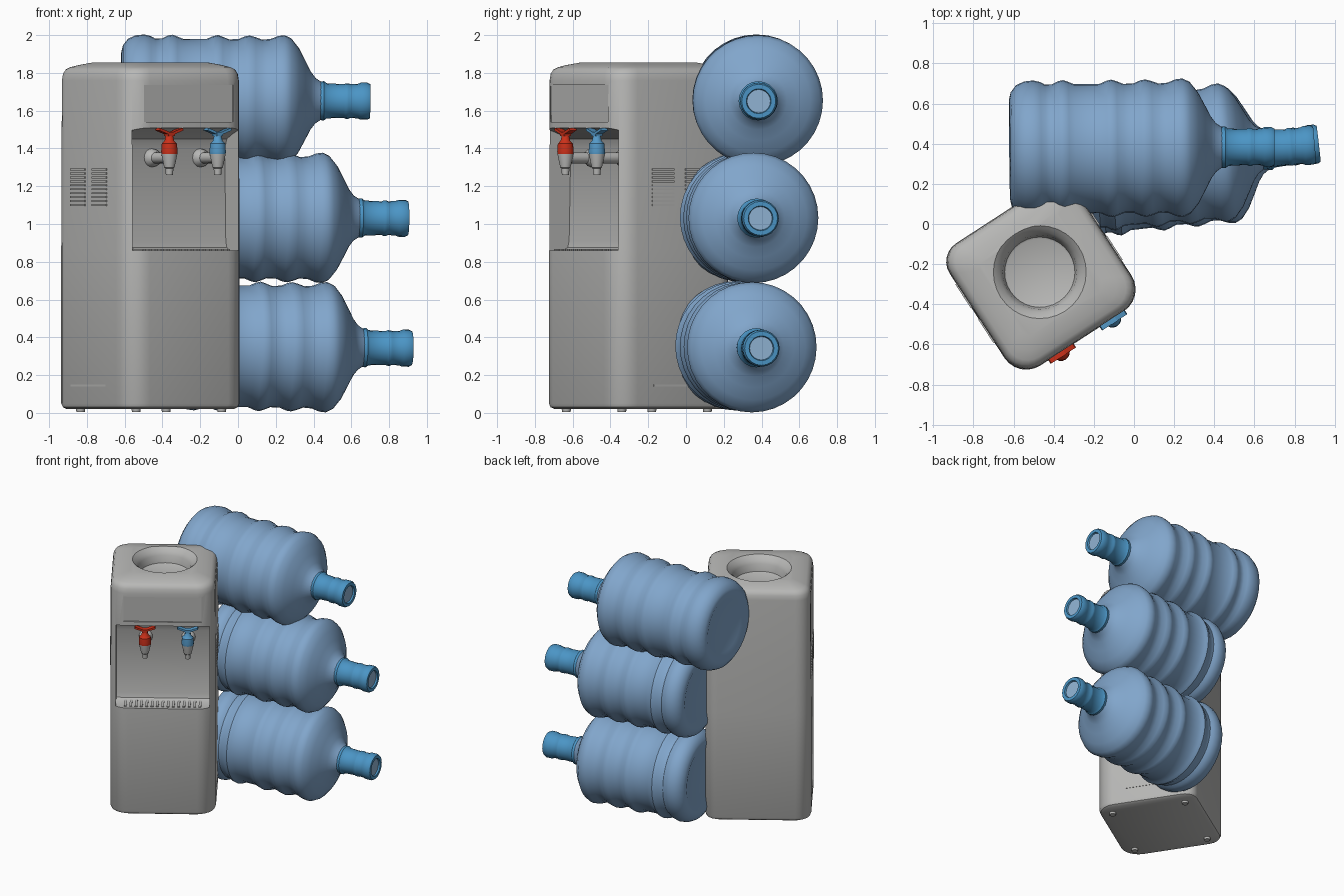
import bpy, bmesh, math
from mathutils import Matrix, Vector

if "Cube" in bpy.data.objects:
    bpy.data.objects.remove(bpy.data.objects["Cube"])


def material(name, r, g, b):
    m = bpy.data.materials.new(name)
    m.diffuse_color = (r, g, b, 1)
    m.use_nodes = True
    m.node_tree.nodes["Principled BSDF"].inputs["Base Color"].default_value = m.diffuse_color
    return m


GREY = material("cabinet grey", 0.48, 0.48, 0.47)
BOTTLE = material("bottle blue", 0.22, 0.38, 0.60)
CAP = material("cap blue", 0.07, 0.30, 0.56)
SEAL = material("seal pale blue", 0.28, 0.45, 0.65)
RED = material("hot tap red", 0.60, 0.03, 0.01)
TAPBLUE = material("cold tap blue", 0.09, 0.32, 0.58)

# Cabinet frame: local -y is the tap side
CAB = Matrix.Translation((-0.46, -0.26, 0)) @ Matrix.Rotation(math.radians(33), 4, 'Z')


def finish(name, bm, mats, matrix=CAB):
    bmesh.ops.remove_doubles(bm, verts=bm.verts, dist=1e-5)
    bmesh.ops.recalc_face_normals(bm, faces=bm.faces)
    me = bpy.data.meshes.new(name)
    bm.to_mesh(me)
    bm.free()
    for m in mats:
        me.materials.append(m)
    ob = bpy.data.objects.new(name, me)
    ob.matrix_world = matrix
    bpy.context.collection.objects.link(ob)
    return ob


def loft(bm, rings):
    """Skin closed rings of points and cap both ends; returns the side faces per band."""
    vs = [[bm.verts.new(p) for p in r] for r in rings]
    n = len(vs[0])
    bands = [[bm.faces.new((a[i], a[(i + 1) % n], b[(i + 1) % n], b[i])) for i in range(n)]
             for a, b in zip(vs, vs[1:])]
    ends = [bm.faces.new(vs[0][::-1]), bm.faces.new(vs[-1])]
    return bands, ends


def lathe(name, profile, mats, matrix=CAB, sides=32, rule=None):
    """Turn (height, radius) pairs about z; rule maps a height to a material slot."""
    bm = bmesh.new()
    rings = [[(r * math.cos(2 * math.pi * i / sides), r * math.sin(2 * math.pi * i / sides), z)
              for i in range(sides)] for z, r in profile]
    bands, ends = loft(bm, rings)
    if rule:
        for k, band in enumerate(bands):
            for f in band:
                f.material_index = rule((profile[k][0] + profile[k + 1][0]) / 2)
        ends[1].material_index = len(mats) - 1
    return finish(name, bm, mats, matrix)


def rounded_ring(w, d, inset, z, steps=6):
    """Rounded rectangle, inset on every side, with tighter corners at the back."""
    hw, hd = w / 2 - inset, d / 2 - inset
    pts = []
    for k, (sx, sy, r) in enumerate(((1, 1, 0.09), (-1, 1, 0.11), (-1, -1, 0.13), (1, -1, 0.13))):
        rr = max(r - inset * 0.5, 0.02)
        for s in range(steps + 1):
            a = math.pi / 2 * (k + s / steps)
            pts.append((sx * (hw - rr) + rr * math.cos(a), sy * (hd - rr) + rr * math.sin(a), z))
    return pts


def add_box(bm, centre, size, rot=Matrix()):
    m = Matrix.Translation(centre) @ rot @ Matrix.Diagonal((*size, 1))
    bmesh.ops.create_cube(bm, size=1, matrix=m)


def prism(name, outline, half_width):
    """Extrude a (y, z) outline across x."""
    bm = bmesh.new()
    loft(bm, [[(x, y, z) for y, z in outline] for x in (-half_width, half_width)])
    return finish(name, bm, [GREY])


def cut(target, cutter):
    cutter.hide_render = True
    mod = target.modifiers.new("cut", 'BOOLEAN')
    mod.operation, mod.solver, mod.object = 'DIFFERENCE', 'EXACT', cutter
    bpy.context.view_layer.objects.active = target
    bpy.ops.object.modifier_apply(modifier=mod.name)
    bpy.data.objects.remove(cutter)


# Cabinet body with rounded corners and a softly crowned top
bm = bmesh.new()
levels = [(0.02, 0.025), (0.03, 0.008), (0.05, 0), (0.87, 0), (1.76, 0.003), (1.795, 0.008),
          (1.818, 0.02), (1.83, 0.04), (1.842, 0.08), (1.855, 0.14)]
loft(bm, [rounded_ring(0.755, 0.74, i, z) for z, i in levels])
cabinet = finish("cabinet", bm, [GREY])

# Tap alcove, shallow upper panel and the bottle well in the top
cut(cabinet, prism("alcove_cutter", [(-0.5, 0.86), (-0.25, 0.86), (-0.22, 0.875), (-0.21, 0.91),
                                     (-0.20, 1.40), (-0.22, 1.45), (-0.27, 1.475),
                                     (-0.37, 1.51), (-0.5, 1.53)], 0.335))
cut(cabinet, prism("panel_cutter", [(-0.5, 1.54), (-0.358, 1.54), (-0.362, 1.735), (-0.5, 1.735)], 0.28))
well_at = CAB @ Matrix.Translation((0.003, 0.022, 0))
cut(cabinet, lathe("well_cutter", [(1.74, 0.165), (1.745, 0.175), (1.80, 0.185), (1.825, 0.20),
                                   (1.845, 0.22), (1.88, 0.26)], [GREY], well_at))

# Drip grille on the alcove floor
bm = bmesh.new()
for i in range(15):
    add_box(bm, (-0.266 + i * 0.038, -0.29, 0.863), (0.018, 0.11, 0.008))
finish("drip_grille", bm, [GREY])

# Louvred vents and a low trim strip on both side walls
bm = bmesh.new()
for side in (-1, 1):
    for y in (-0.08, 0.13):
        for i in range(10):
            add_box(bm, (side * 0.377, y, 1.10 + i * 0.021), (0.012, 0.14, 0.010))
    add_box(bm, (side * 0.377, 0.03, 0.145), (0.006, 0.34, 0.008))
finish("side_vents", bm, [GREY])

# Feet
for sx in (-1, 1):
    for sy in (-1, 1):
        lathe("foot", [(0.004, 0.022), (0.03, 0.026)], [GREY],
              CAB @ Matrix.Translation((sx * 0.27, sy * 0.27, 0)), 12)

# Taps: stem, spout with coloured collar, winged lever
for name, x, colour in (("hot", -0.125, RED), ("cold", 0.18, TAPBLUE)):
    at = CAB @ Matrix.Translation((x, -0.37, 0))
    stem = CAB @ Matrix.Translation((x, -0.195, 1.35)) @ Matrix.Rotation(math.pi / 2, 4, 'X')
    lathe(name + "_tap_stem", [(0, 0.05), (0.025, 0.046), (0.045, 0.03), (0.17, 0.028)], [GREY], stem, 16)
    lathe(name + "_tap_spout", [(1.26, 0.019), (1.295, 0.022), (1.30, 0.028), (1.37, 0.043),
                                (1.385, 0.044), (1.425, 0.041), (1.44, 0.026), (1.475, 0.018)],
          [GREY, colour], at, 16, lambda z: 1 if z > 1.375 else 0)
    bm = bmesh.new()
    add_box(bm, (0, 0, 1.477), (0.04, 0.045, 0.022))
    for s in (-1, 1):
        add_box(bm, (s * 0.04, 0, 1.490), (0.07, 0.042, 0.014), Matrix.Rotation(-s * 0.35, 4, 'Y'))
    finish(name + "_tap_lever", bm, [colour], at)

# Ribbed water bottles lying on their sides, stacked; (distance from base, radius)
BODY = [(0.02, 0.20), (0.0, 0.25), (0.008, 0.285), (0.035, 0.32), (0.075, 0.338), (0.12, 0.343),
        (0.155, 0.335), (0.18, 0.321), (0.215, 0.323), (0.245, 0.338), (0.27, 0.343),
        (0.295, 0.334), (0.325, 0.322), (0.45, 0.322), (0.485, 0.337), (0.51, 0.343),
        (0.535, 0.335), (0.57, 0.321), (0.62, 0.323), (0.655, 0.338), (0.68, 0.342),
        (0.71, 0.334), (0.745, 0.321), (0.79, 0.325), (0.83, 0.341), (0.865, 0.345),
        (0.90, 0.328), (0.94, 0.278), (0.975, 0.212), (1.005, 0.153), (1.03, 0.12), (1.06, 0.10),
        (1.08, 0.088)]
NECK = [(1.04, 0.08), (1.05, 0.102), (1.075, 0.104), (1.09, 0.093), (1.18, 0.089), (1.19, 0.094),
        (1.205, 0.094), (1.215, 0.089), (1.255, 0.092), (1.27, 0.098), (1.305, 0.098),
        (1.32, 0.09), (1.32, 0.066), (1.308, 0.062)]
for name, tip, yaw, drop, short in (("lower", (0.92, 0.40, 0.342), 6.5, 0.7, 0.06),
                                    ("middle", (0.90, 0.395, 1.03), 4.8, 0.3, 0.07),
                                    ("upper", (0.70, 0.385, 1.65), 0.6, 0.5, 0.0)):
    a, b = math.radians(yaw), math.radians(drop)
    d = Vector((math.cos(a) * math.cos(b), math.sin(a) * math.cos(b), -math.sin(b)))
    frame = Matrix.Translation(Vector(tip) - d * 1.32) @ d.to_track_quat('Z', 'Y').to_matrix().to_4x4()
    body = [(t + short * max(0, 1 - t / 0.45), r) for t, r in BODY]
    lathe(name + "_bottle", body, [BOTTLE], frame, 36)
    lathe(name + "_bottle_neck", NECK, [CAP, SEAL], frame, 20, lambda z: 0)

# Smooth shading with crisp edges
bpy.ops.object.select_all(action='SELECT')
bpy.context.view_layer.objects.active = cabinet
bpy.ops.object.shade_smooth_by_angle(angle=math.radians(35))
